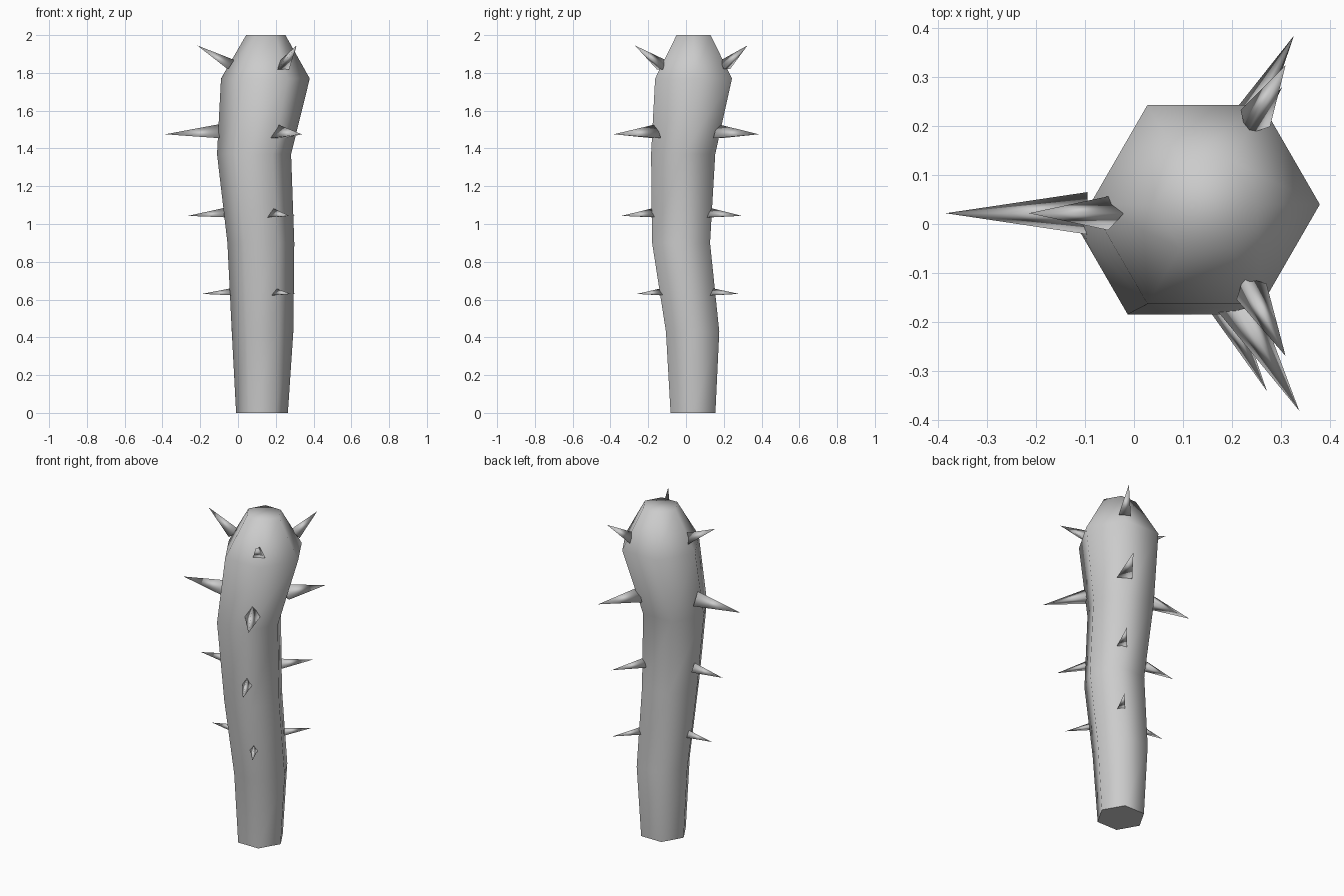
import bpy
from math import cos, sin, radians
from mathutils import Vector

if "Cube" in bpy.data.objects:
    bpy.data.objects.remove(bpy.data.objects["Cube"])


def make_object(name, verts, faces, angle):
    mesh = bpy.data.meshes.new(name)
    mesh.from_pydata(verts, [], faces)
    mesh.update()
    obj = bpy.data.objects.new(name, mesh)
    bpy.context.collection.objects.link(obj)
    bpy.ops.object.select_all(action='DESELECT')
    obj.select_set(True)
    bpy.context.view_layer.objects.active = obj
    bpy.ops.object.shade_smooth_by_angle(angle=radians(angle))
    return obj


# Club shaft: hexagonal rings (centre x, centre y, z, radius)
rings = [
    (0.127, 0.037, 0.00, 0.137),
    (0.130, 0.035, 0.43, 0.163),
    (0.121, -0.026, 0.90, 0.177),
    (0.085, -0.015, 1.37, 0.196),
    (0.145, 0.040, 1.77, 0.235),
    (0.147, 0.040, 2.00, 0.104),
]
N = 6
verts = [(x + r * cos(radians(60 * i)), y + r * sin(radians(60 * i)), z)
         for x, y, z, r in rings for i in range(N)]
faces = [(k * N + i, k * N + (i + 1) % N, (k + 1) * N + (i + 1) % N, (k + 1) * N + i)
         for k in range(len(rings) - 1) for i in range(N)]
faces.append(tuple(reversed(range(N))))
faces.append(tuple(range((len(rings) - 1) * N, len(rings) * N)))
make_object("shaft", verts, faces, 65)


# Three-sided spike, one base corner pointing up
def spike(name, base, tip, r):
    base, tip = Vector(base), Vector(tip)
    axis = (tip - base).normalized()
    side = axis.cross(Vector((0, 0, 1))).normalized()
    up = side.cross(axis)
    pts = [base + r * (cos(radians(a)) * side + sin(radians(a)) * up)
           for a in (90, 210, 330)]
    make_object(name, pts + [tip],
                [(0, 2, 1), (0, 1, 3), (1, 2, 3), (2, 0, 3)][::1], 179) \
        if (pts[1] - pts[0]).cross(pts[2] - pts[0]).dot(axis) > 0 else \
        make_object(name, pts + [tip],
                    [(0, 1, 2), (1, 0, 3), (2, 1, 3), (0, 2, 3)], 179)


# Spike rows: base z, tip z, radius, then (base xy, tip xy) for left, front, back
rows = [
    (0.635, 0.63, 0.025, [(-.035, .022, -.19, .022), (.198, -.128, .28, -.26), (.21, .140, .303, .28)]),
    (1.052, 1.043, 0.033, [(-.072, .022, -.265, .022), (.182, -.168, .272, -.342), (.195, .128, .30, .295)]),
    (1.479, 1.475, 0.050, [(-.095, .022, -.385, .022), (.207, -.155, .338, -.382), (.207, .165, .327, .385)]),
    (1.835, 1.945, 0.040, [(-.042, .022, -.215, .022), (.235, -.128, .31, -.27), (.242, .205, .31, .325)]),
]
for n, (zb, zt, r, spikes) in enumerate(rows, 1):
    for where, (bx, by, tx, ty) in zip(("left", "front", "back"), spikes):
        spike(f"spike_{where}_{n}", (bx, by, zb), (tx, ty, zt), r)
